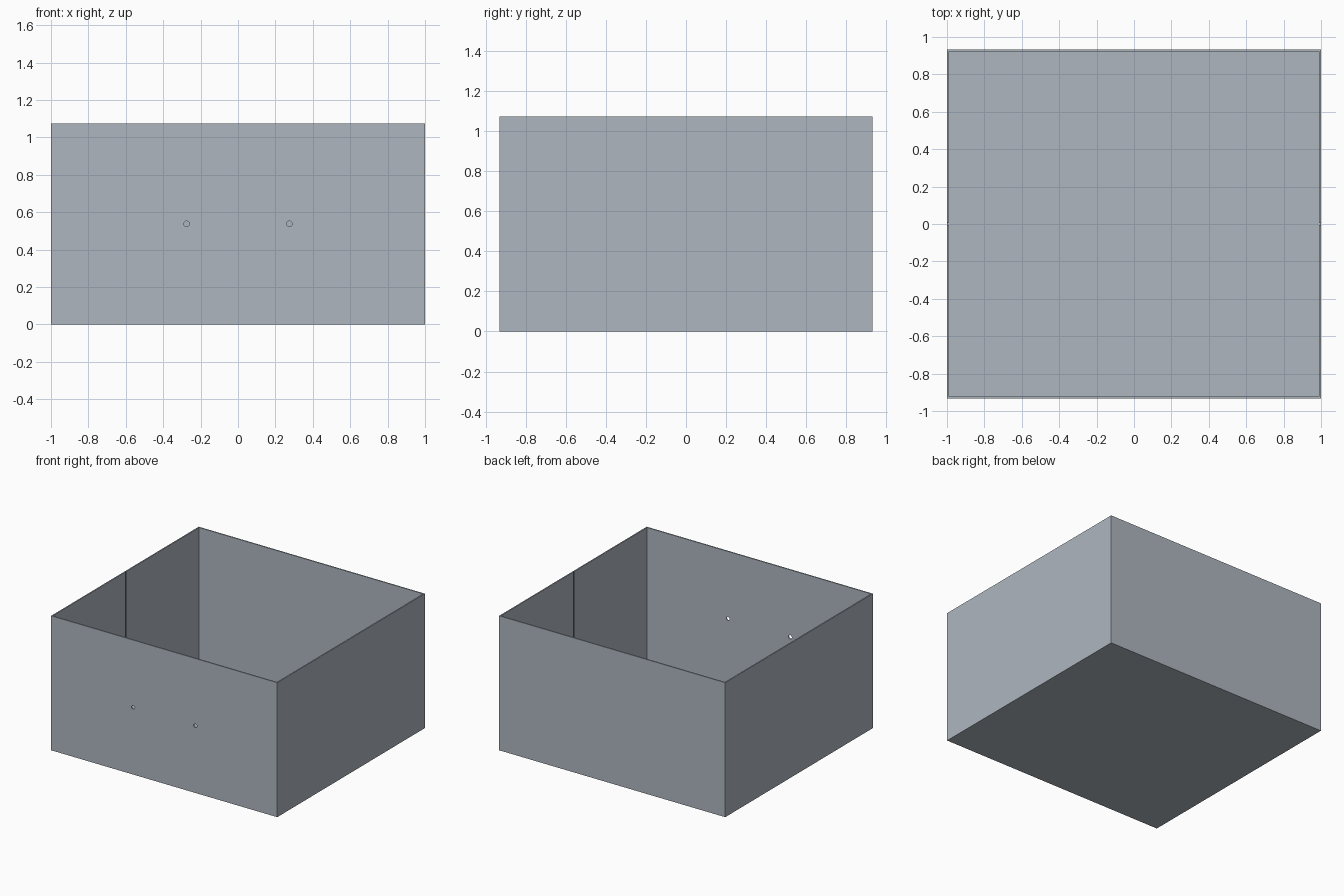
import bpy
import math

if "Cube" in bpy.data.objects:
    bpy.data.objects.remove(bpy.data.objects["Cube"])

W, D, H, T = 2.0, 1.865, 1.075, 0.01


def box(name, size, centre):
    bpy.ops.mesh.primitive_cube_add(size=1, location=centre)
    ob = bpy.context.object
    ob.name = name
    ob.scale = size
    bpy.ops.object.transform_apply(location=True, rotation=False, scale=True)
    return ob


def cut(target, cutter):
    mod = target.modifiers.new("cut_" + cutter.name, 'BOOLEAN')
    mod.operation = 'DIFFERENCE'
    mod.solver = 'EXACT'
    mod.object = cutter
    bpy.context.view_layer.objects.active = target
    bpy.ops.object.modifier_apply(modifier=mod.name)
    bpy.data.objects.remove(cutter, do_unlink=True)


# Open-topped thin-walled box
body = box("open_box", (W, D, H), (0, 0, H / 2))
cut(body, box("cavity", (W - 2 * T, D - 2 * T, H), (0, 0, H / 2 + T)))

for side in (-1, 1):
    # Small round holes through the front wall
    bpy.ops.mesh.primitive_cylinder_add(
        vertices=32, radius=0.015, depth=0.1,
        location=(side * 0.275, -D / 2, H / 2), rotation=(math.pi / 2, 0, 0))
    hole = bpy.context.object
    hole.name = "hole"
    cut(body, hole)
    # Narrow seam down the middle of each side wall's inner face
    cut(body, box("seam", (0.012, 0.01, H), (side * (W / 2 - T), 0, H / 2 + T)))

# Blue-grey sheet metal
steel = bpy.data.materials.new("steel")
steel.diffuse_color = (0.42, 0.47, 0.52, 1)
steel.use_nodes = True
steel.node_tree.nodes["Principled BSDF"].inputs["Base Color"].default_value = steel.diffuse_color
body.data.materials.clear()
body.data.materials.append(steel)
